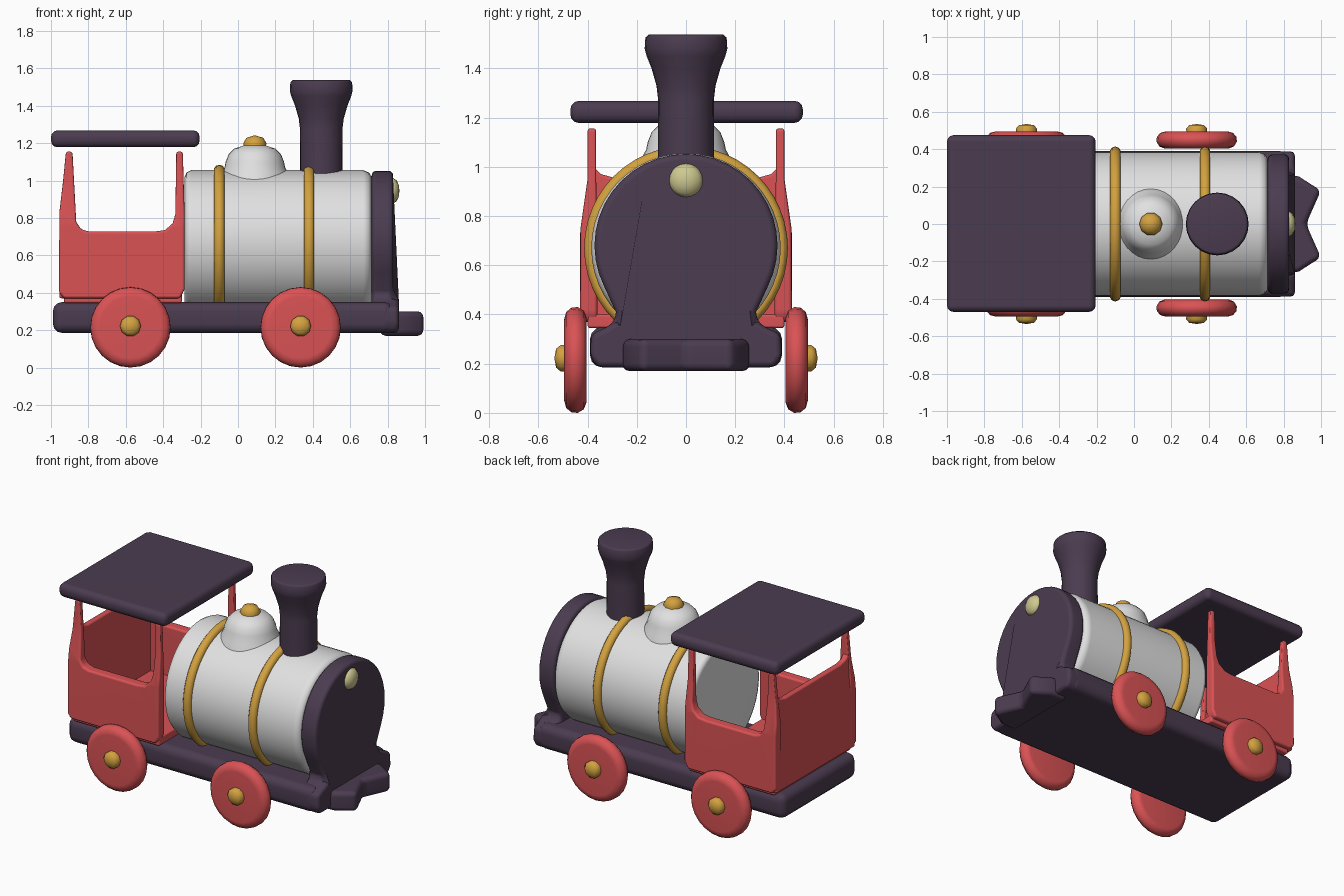
import bpy, bmesh, math
from mathutils import Matrix, Vector

if "Cube" in bpy.data.objects:
    bpy.data.objects.remove(bpy.data.objects["Cube"])


def material(name, rgb):
    m = bpy.data.materials.new(name)
    m.use_nodes = True
    m.diffuse_color = (*rgb, 1)
    m.node_tree.nodes["Principled BSDF"].inputs["Base Color"].default_value = (*rgb, 1)
    return m


PLUM = material("dark plum", (0.07, 0.045, 0.08))
RED = material("red", (0.70, 0.085, 0.09))
WHITE = material("off white", (0.75, 0.75, 0.75))
GOLD = material("gold", (0.65, 0.36, 0.05))
CREAM = material("pale yellow", (0.62, 0.58, 0.28))


def finish(name, bm, mat, angle=40):
    bmesh.ops.recalc_face_normals(bm, faces=bm.faces)
    mesh = bpy.data.meshes.new(name)
    bm.to_mesh(mesh)
    bm.free()
    mesh.materials.append(mat)
    ob = bpy.data.objects.new(name, mesh)
    bpy.context.collection.objects.link(ob)
    bpy.ops.object.select_all(action="DESELECT")
    ob.select_set(True)
    bpy.context.view_layer.objects.active = ob
    bpy.ops.object.shade_smooth_by_angle(angle=math.radians(angle))
    ob.modifiers.new("Even shading", "WEIGHTED_NORMAL").keep_sharp = True
    return ob


def slab(name, outline, axis, lo, hi, mat, bevel, shape=None):
    """Extrude a flat outline along an axis and round its sharp edges."""
    place = {"x": lambda a, b, d: (d, a, b),
             "y": lambda a, b, d: (a, d, b),
             "z": lambda a, b, d: (a, b, d)}[axis]
    bm = bmesh.new()
    face = bm.faces.new([bm.verts.new(place(a, b, lo)) for a, b in outline])
    new = bmesh.ops.extrude_face_region(bm, geom=[face])["geom"]
    bmesh.ops.translate(bm, vec=place(0, 0, hi - lo),
                        verts=[v for v in new if isinstance(v, bmesh.types.BMVert)])
    bmesh.ops.recalc_face_normals(bm, faces=bm.faces)
    sharp = [e for e in bm.edges if e.calc_face_angle(0) > math.radians(35)]
    bmesh.ops.bevel(bm, geom=sharp, offset=bevel, segments=3, profile=0.5,
                    affect="EDGES", clamp_overlap=True)
    if shape:
        shape(bm)
    return finish(name, bm, mat)


def lathe(name, profile, loc, axis, mat, steps=32):
    """Turn (radius, height) points around an axis direction."""
    bm = bmesh.new()
    verts = [bm.verts.new((r, 0, h)) for r, h in profile]
    edges = [bm.edges.new(pair) for pair in zip(verts, verts[1:])]
    bmesh.ops.spin(bm, geom=verts + edges, cent=(0, 0, 0), axis=(0, 0, 1),
                   angle=math.tau, steps=steps)
    bmesh.ops.remove_doubles(bm, verts=bm.verts, dist=0.0005)
    turn = Vector((0, 0, 1)).rotation_difference(Vector(axis)).to_matrix().to_4x4()
    bm.transform(Matrix.Translation(loc) @ turn)
    return finish(name, bm, mat, 50)


def box(a, b, c, d):
    return [(a, c), (b, c), (b, d), (a, d)]


def mirrored(half):
    """Close an outline across its first coordinate."""
    return half + [(-a, b) for a, b in reversed(half) if a > 0]


# Chassis and forked front bumper
slab("chassis", box(-0.99, 0.83, -0.39, 0.39), "z", 0.185, 0.35, PLUM, 0.05)
fork = [(0.92, 0), (1.0, 0.18), (0.95, 0.21), (0.88, 0.255), (0.76, 0.26)]
slab("bumper", fork + [(x, -y) for x, y in reversed(fork) if y],
     "z", 0.17, 0.30, PLUM, 0.03)

# Boiler
AXIS_Z, R = 0.67, 0.385
lathe("boiler", [(0, -0.285), (R - 0.035, -0.285), (R - 0.012, -0.275), (R, -0.25),
                 (R, 0.67), (R - 0.012, 0.70), (R - 0.035, 0.715), (0, 0.715)],
      (0, 0, AXIS_Z), (1, 0, 0), WHITE, 48)
for label, x in (("rear", -0.1), ("front", 0.38)):
    ring = [(R + 0.002 + 0.027 * math.cos(t * math.tau / 10),
             0.029 * math.sin(t * math.tau / 10)) for t in range(11)]
    lathe(label + "_boiler_band", ring, (x, 0, AXIS_Z), (1, 0, 0), GOLD, 48)

# Front plate: a disc with a waist that flares into the chassis
arc = [(0.372 * math.sin(a), 0.68 + 0.372 * math.cos(a))
       for a in (math.radians(d) for d in range(0, 126, 9))]
plate = arc + [(0.285, 0.41), (0.29, 0.37), (0.33, 0.345),
               (0.385, 0.32), (0.39, 0.23), (0.36, 0.185)]


def flare_foot(bm):
    for v in bm.verts:
        if v.co.z < 0.36 and v.co.x > 0.77:
            v.co.x += 0.03


slab("front_plate", mirrored(plate), "x", 0.715, 0.83, PLUM, 0.025, flare_foot)
lathe("headlight", [(0.068, -0.02), (0.068, 0.005), (0.055, 0.024),
                    (0.03, 0.035), (0, 0.038)],
      (0.825, 0, 0.945), (1, 0, 0), CREAM, 20)

# Chimney, steam dome and knob
lathe("chimney", [(0.115, 0.95), (0.113, 1.27), (0.12, 1.33), (0.14, 1.40),
                  (0.16, 1.45), (0.168, 1.48), (0.165, 1.525), (0.152, 1.537),
                  (0, 1.537)], (0.445, 0, 0), (0, 0, 1), PLUM, 24)
lathe("steam_dome", [(0.19, 1.0), (0.175, 1.045), (0.162, 1.07), (0.156, 1.10),
                     (0.14, 1.14), (0.11, 1.17), (0.06, 1.187), (0, 1.19)],
      (0.09, 0, 0), (0, 0, 1), WHITE)
lathe("dome_knob", [(0.058, 1.17), (0.062, 1.20), (0.045, 1.228), (0, 1.242)],
      (0.09, 0, 0), (0, 0, 1), GOLD, 10)

# Cab sides with corner posts
side = [(-0.93, 0.37), (-0.31, 0.37), (-0.285, 0.42), (-0.285, 0.80), (-0.295, 1.155),
        (-0.33, 1.155), (-0.335, 0.82), (-0.35, 0.77), (-0.39, 0.735), (-0.44, 0.728),
        (-0.80, 0.728), (-0.84, 0.74), (-0.865, 0.78), (-0.885, 1.155), (-0.92, 1.155),
        (-0.935, 1.0), (-0.955, 0.83), (-0.957, 0.40)]


def lean_in(bm):
    for height in (0.75, 0.95):
        bmesh.ops.bisect_plane(bm, geom=bm.verts[:] + bm.edges[:] + bm.faces[:],
                               plane_co=(0, 0, height), plane_no=(0, 0, 1))
    for v in bm.verts:
        s = math.copysign(1, v.co.y)
        t = min(1, max(0, (v.co.z - 0.74) / 0.21))
        v.co.y += s * t * (-0.5 * (abs(v.co.y) - 0.395) - 0.0125)


for label, s in (("left", 1), ("right", -1)):
    slab(label + "_cab_side", side, "y", min(s * 0.36, s * 0.43),
         max(s * 0.36, s * 0.43), RED, 0.014, lean_in)

# Cab rear wall, floor and roof
rear = [(0, 0.955), (0.29, 0.955), (0.345, 0.97), (0.375, 1.0),
        (0.39, 0.97), (0.415, 0.74), (0.415, 0.37)]
slab("cab_rear_wall", mirrored(rear), "x", -0.955, -0.895, RED, 0.012,
     lambda bm: [setattr(v.co, "x", v.co.x + 0.02) for v in bm.verts
                 if v.co.z > 0.94 and v.co.x < -0.93])
slab("cab_floor", box(-0.93, -0.30, -0.40, 0.40), "z", 0.345, 0.40, RED, 0.01)
slab("cab_roof", box(-1.0, -0.205, -0.47, 0.475), "z", 1.178, 1.268, PLUM, 0.035)

# Wheels with hubs
wheel = [(0, 0.405), (0.175, 0.405), (0.2, 0.415), (0.215, 0.44),
         (0.213, 0.465), (0.195, 0.487), (0.165, 0.495), (0, 0.488)]
hub = [(0.055, 0.48), (0.056, 0.51), (0.04, 0.528), (0, 0.535)]
for end, x in (("rear", -0.575), ("front", 0.335)):
    for label, s in (("left", 1), ("right", -1)):
        lathe(f"{end}_{label}_wheel", wheel, (x, 0, 0.215), (0, s, 0), RED, 24)
        lathe(f"{end}_{label}_hub", hub, (x, 0, 0.222), (0, s, 0), GOLD, 10)
